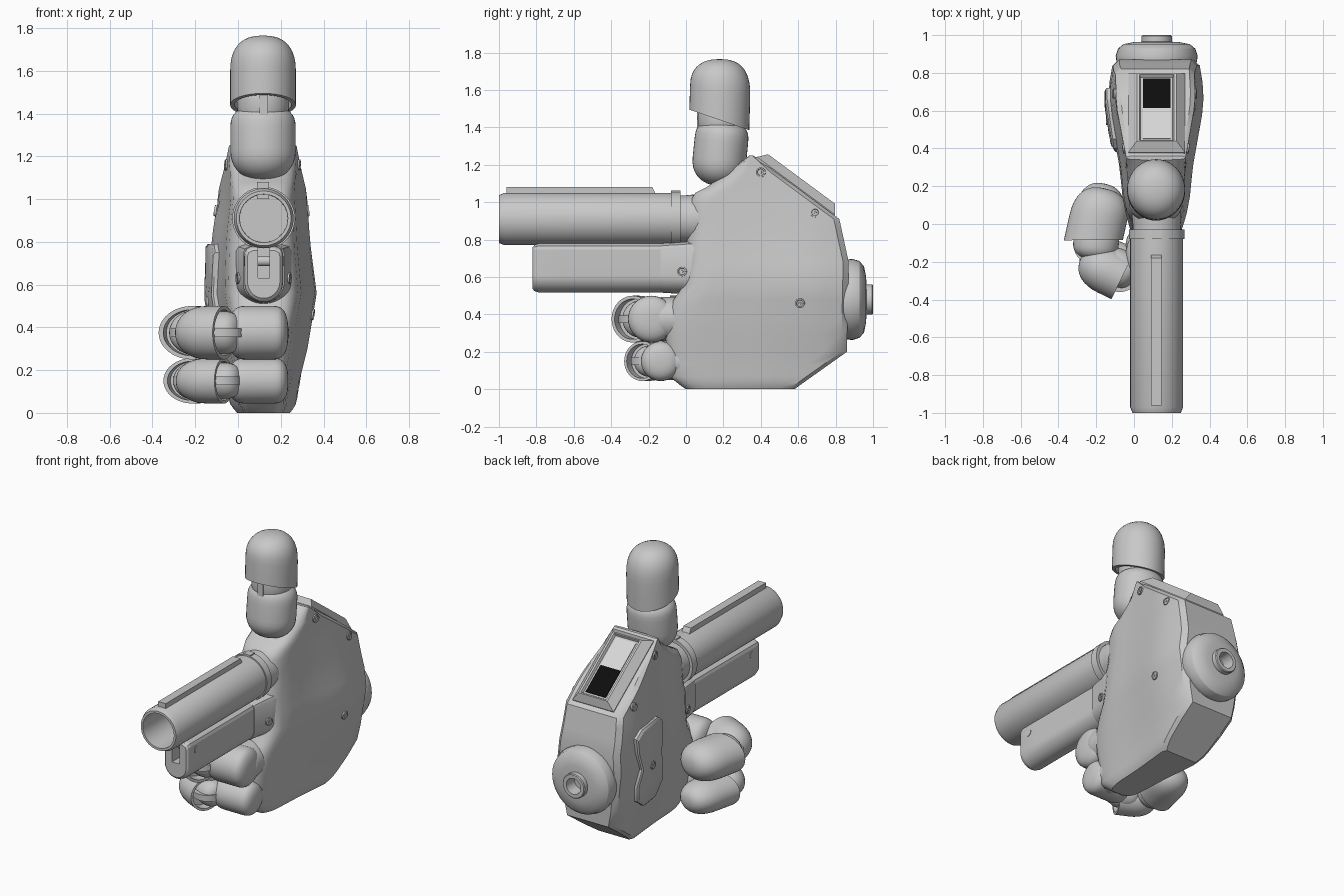
import bpy, bmesh, math
from mathutils import Vector
from mathutils.bvhtree import BVHTree

if "Cube" in bpy.data.objects:
    bpy.data.objects.remove(bpy.data.objects["Cube"])

CX = 0.12  # centre plane of the hand


def material(name, v):
    m = bpy.data.materials.new(name)
    m.diffuse_color = (v, v, v, 1)
    m.use_nodes = True
    m.node_tree.nodes["Principled BSDF"].inputs["Base Color"].default_value = m.diffuse_color
    return m


GREY = material("body grey", 0.58)
PALE = material("screen pale grey", 0.68)
BLACK = material("screen black", 0.004)


def finish(name, bm, mat=GREY, angle=32):
    bmesh.ops.recalc_face_normals(bm, faces=bm.faces)
    me = bpy.data.meshes.new(name)
    bm.to_mesh(me)
    bm.free()
    me.materials.append(mat)
    ob = bpy.data.objects.new(name, me)
    bpy.context.collection.objects.link(ob)
    bpy.ops.object.select_all(action='DESELECT')
    ob.select_set(True)
    bpy.context.view_layer.objects.active = ob
    bpy.ops.object.shade_smooth_by_angle(angle=math.radians(angle))
    return ob


def loft(name, rings, mat=GREY, angle=32):
    """Bridge equal-length closed rings and cap both ends."""
    bm = bmesh.new()
    vs = [[bm.verts.new(p) for p in r] for r in rings]
    n = len(vs[0])
    for a, b in zip(vs, vs[1:]):
        for i in range(n):
            j = (i + 1) % n
            bm.faces.new((a[i], a[j], b[j], b[i]))
    bm.faces.new(vs[0])
    bm.faces.new(vs[-1])
    return finish(name, bm, mat, angle)


def lathe(name, prof, base, axis, side=(0, 0, 1), su=1.0, slant=0.0, n=40):
    """Turn (radius, height) points about an axis; slant tilts the open end."""
    a = Vector(axis).normalized()
    v = Vector(side)
    v = (v - a * v.dot(a)).normalized()
    u = v.cross(a)
    top = max(h for _, h in prof)
    rmax = max(r for r, _ in prof)
    rings = []
    for r, h in prof:
        ring = []
        for i in range(n):
            t = 2 * math.pi * i / n
            c, s = math.cos(t) * r, math.sin(t) * r
            hh = h + slant * c / rmax * (1 - h / top)
            ring.append(Vector(base) + u * c * su + v * s + a * hh)
        rings.append(ring)
    return loft(name, rings)


def dome(r, h0, h1, p=0.8, n=9):
    pts = []
    for k in range(n + 1):
        t = math.pi / 2 * k / n
        pts.append((max(r * math.cos(t) ** p, 0.002), h0 + (h1 - h0) * math.sin(t) ** p))
    return pts


def shell(r, straight, length, p=0.8):
    return [(r * .86, .06), (r * .86, 0), (r, 0), (r, straight * .5)] + dome(r, straight, length, p)


def capsule(r, a, b, length, p=0.75, p_low=None):
    low = [(q, a - h) for q, h in reversed(dome(r, 0, a, p_low or p))]
    return low + dome(r, b, length, p)


def lerp(table, x):
    if x <= table[0][0]:
        return table[0][1]
    for (x0, y0), (x1, y1) in zip(table, table[1:]):
        if x <= x1:
            return y0 + (y1 - y0) * (x - x0) / (x1 - x0)
    return table[-1][1]


# Palm: horizontal slices between a front and a back edge
FRONT = [(0, 0), (.02, -.03), (.07, -.09), (.3, -.11), (.44, -.1), (.52, -.03), (.58, 0), (.77, 0),
         (.85, .02), (1, .02), (1.05, .05), (1.08, .11), (1.25, .34)]
BACK = [(0, .58), (.015, .6), (.2, .86), (.68, .87), (.91, .82), (1.25, .36)]
RIGHT = [(0, .13), (.03, .15), (.2, .18), (.3, .205), (.56, .248), (.8, .217), (1.05, .2), (1.25, .19)]
LEFT = [(0, .13), (.03, .155), (.3, .22), (.56, .255), (.8, .245), (1, .215), (1.25, .2)]
ALONG = [(-.1, .58), (0, .63), (.12, .7), (.3, .77), (.48, .9), (.62, 1), (.72, 1), (.87, .9)]
slices = []
for z in (0, .015, .04, .07, .13, .2, .3, .4, .48, .56, .68, .77, .85, .91, 1, 1.05, 1.08, 1.16, 1.25):
    f, b = lerp(FRONT, z), lerp(BACK, z)
    d = min(.07, (b - f) * .3)
    e = min(.03, (b - f) * .3)
    ys = [(f, .5), (f + d * .17, .73), (f + d * .5, .88)]
    ys += [(f + d + (b - e - f - d) * k / 9, .97 if k == 0 else 1) for k in range(10)] + [(b, .88)]
    right = [(CX + lerp(RIGHT, z) * lerp(ALONG, y) * s, y, z) for y, s in ys]
    left = [(CX - lerp(LEFT, z) * lerp(ALONG, y) * s, y, z) for y, s in ys]
    slices.append(right + left[::-1])
palm = loft("palm", slices, angle=34)
tree = BVHTree.FromPolygons([v.co for v in palm.data.vertices], [p.vertices for p in palm.data.polygons])


def on_side(y, z, s):
    hit, nor, _, _ = tree.ray_cast(Vector((CX + 2 * s, y, z)), Vector((-s, 0, 0)))
    return hit, nor


# Screws on both sides of the palm
screw = [(.026, -.02), (.026, .008), (.019, .008), (.017, .004), (.007, .004), (.006, .007)]
for s, spots in ((1, ((.4, 1.16), (.69, .945), (.61, .46))), (-1, ((.4, 1.16), (.69, .945)))):
    for y, z in spots:
        hit, nor = on_side(y, z, s)
        lathe("palm_screw", screw, hit, nor if nor.x * s > 0 else -nor, n=16)

# Inner palm pad following the left side
pad = [(.66, .79), (.45, .79), (.4, .75), (.41, .65), (.42, .55), (.38, .42), (.37, .33),
       (.44, .25), (.58, .25), (.68, .32), (.7, .42), (.67, .53), (.71, .65), (.72, .75)]
rings = []
for scale, off in ((1, -.01), (1, .018), (.95, .026), (.5, .026), (.05, .026)):
    ring = []
    for y, z in pad:
        yy, zz = .55 + (y - .55) * scale, .52 + (z - .52) * scale
        hit, _ = on_side(yy, zz, -1)
        ring.append(hit + Vector((-off, 0, 0)))
    rings.append(ring)
loft("palm_pad", rings)
hit, nor = on_side(.55, .52, -1)
lathe("pad_screw", screw, hit + Vector((-.024, 0, 0)), (-1, 0, 0), n=16)

# Display housing on the sloping top
S, N = Vector((0, .804, -.594)), Vector((0, .594, .804))
ORIGIN = Vector((CX, .36, 1.25))


def slope_rect(hw, u0, u1, h):
    return [ORIGIN + Vector((x, 0, 0)) + S * u + N * h
            for x, u in ((-hw, u0), (hw, u0), (hw, u1), (-hw, u1))]


loft("display_housing", [slope_rect(.15, .02, .54, -.03), slope_rect(.15, .02, .54, .005),
     slope_rect(.105, .06, .505, .052), slope_rect(.092, .066, .498, .052),
     slope_rect(.085, .072, .49, .036)])
loft("display_pale_half", [slope_rect(.073, .085, .285, .03), slope_rect(.073, .085, .285, .041)], PALE)
loft("display_black_half", [slope_rect(.073, .285, .48, .03), slope_rect(.073, .285, .48, .041)], BLACK)

# Wrist connector
lathe("wrist_joint", [(.2, -.06), (.213, 0), (.217, .03), (.205, .068), (.176, .092), (.12, .103), (.08, .105),
      (.08, .135), (.075, .14), (.052, .14), (.048, .06)], (CX, .86, .48), (0, 1, 0))

# Upper barrel finger with collar and sight rail
lathe("barrel", [(.1, -.22), (.13, -.08), (.13, -.03), (.127, 0), (.127, .03), (.147, .03), (.147, .08),
      (.14, .08), (.14, .97), (.128, 1), (.113, 1), (.111, .75)], (CX, 0, .91), (0, -1, 0))


def box(name, x0, x1, y0, y1, z0, z1, y1_top=None):
    yt = y1 if y1_top is None else y1_top
    return loft(name, [[(x0, y0, z0), (x1, y0, z0), (x1, y1, z0), (x0, y1, z0)],
                       [(x0, y0, z1), (x1, y0, z1), (x1, yt, z1), (x0, yt, z1)]])


box("sight_rail", .09, .145, -.96, -.14, 1.0, 1.08, -.18)
box("collar_tab", .095, .145, -.08, -.03, 1.0, 1.062)

# Lower barrel finger: round-bottomed profile lofted along y
prof = [(-.06, .13), (.06, .13), (.083, .118), (.09, .1), (.09, -.04)]
prof += [(.09 * math.cos(t), -.04 - .09 * math.sin(t)) for t in (math.pi * k / 24 for k in range(1, 24))]
prof += [(-.09, -.04), (-.09, .1), (-.083, .118)]


def finger_ring(y, sx, sz):
    return [(CX + x * sx, y, .648 + z * sz) for x, z in prof]


lower = loft("lower_barrel", [finger_ring(0, 1, 1), finger_ring(-.66, 1, 1), finger_ring(-.79, 1, 1),
             finger_ring(-.81, .95, .95), finger_ring(-.82, .84, .86)], angle=14)
loft("lower_barrel_base", [finger_ring(.2, 1.4, 1.15), finger_ring(.06, 1.5, 1.12), finger_ring(0, 1.38, 1.08),
     finger_ring(-.05, 1.22, 1.05), finger_ring(-.12, 1.1, 1.02), finger_ring(-.135, 1.06, .99)])
cutter = box("slot_cutter", .093, .147, -.9, -.7, .63, .85)
m = lower.modifiers.new("cut", 'BOOLEAN')
m.operation, m.solver, m.object = 'DIFFERENCE', 'EXACT', cutter
cutter.hide_render = True
cutter.hide_viewport = True
lathe("hinge_pin", [(.024, 0), (.024, .186)], (CX - .093, -.73, .71), (1, 0, 0), n=20)
for s in (1, -1):
    lathe("base_screw", screw, (CX + s * .118, -.02, .63), (s, -.25, 0), n=16)

# Two curled fingers
for name, z, r, dy in (("ring_finger", .375, .125, 0), ("little_finger", .15, .106, .05)):
    lathe(name + "_knuckle", capsule(r, .07, .2, .28), (.235, -.185 + dy, z), (-1, 0, 0))
    lathe(name + "_root", capsule(r * .95, .06, .2, .26), (CX, .08, z), (0, -1, 0))
    lathe(name + "_joint", capsule(r * .8, .09, .1, .19), (.01, -.275 + dy, z), (-.9, .43, 0))
    lathe(name + "_middle", shell(r, .08, .24, .9), (-.065, -.285 + dy, z), (-.9, .43, 0))
    lathe(name + "_tip_joint", capsule(r * .84, .09, .1, .19), (-.21, -.19 + dy, z), (.1, 1, 0), su=1.15)
    lathe(name + "_tip", shell(r, .11, .28), (-.215, -.085 + dy * .5, z), (.22, 1, 0), su=1.22, slant=-.035)
    # Discs bridging the open joints
    for part, x, y in (("_hinge", -.075, -.255), ("_tip_hinge", -.215, -.11)):
        lathe(name + part, [(r * .84, 0), (r * .84, .04)], (x, y + dy, z - .02), (0, 0, 1), (1, 0, 0))

# Thumb: lower segment, joint, tongue and hooded tip
lathe("thumb_lower", capsule(.153, .14, .24, .35, .7, .9), (.117, .165, 1.088), (0, .1, 1), (1, 0, 0), su=.94)
lathe("thumb_joint", capsule(.122, .1, .12, .2), (.117, .185, 1.34), (0, 0, 1), (1, 0, 0))
box("thumb_tongue", .1, .14, .058, .2, 1.38, 1.5)
lathe("thumb_tip", shell(.154, .15, .325), (.117, .178, 1.44), (0, .03, 1), (1, 0, 0), su=1.05, slant=.05)
lathe("thumb_root", capsule(.11, .1, .14, .24), (.117, .24, .98), (0, 0, 1), (1, 0, 0))
